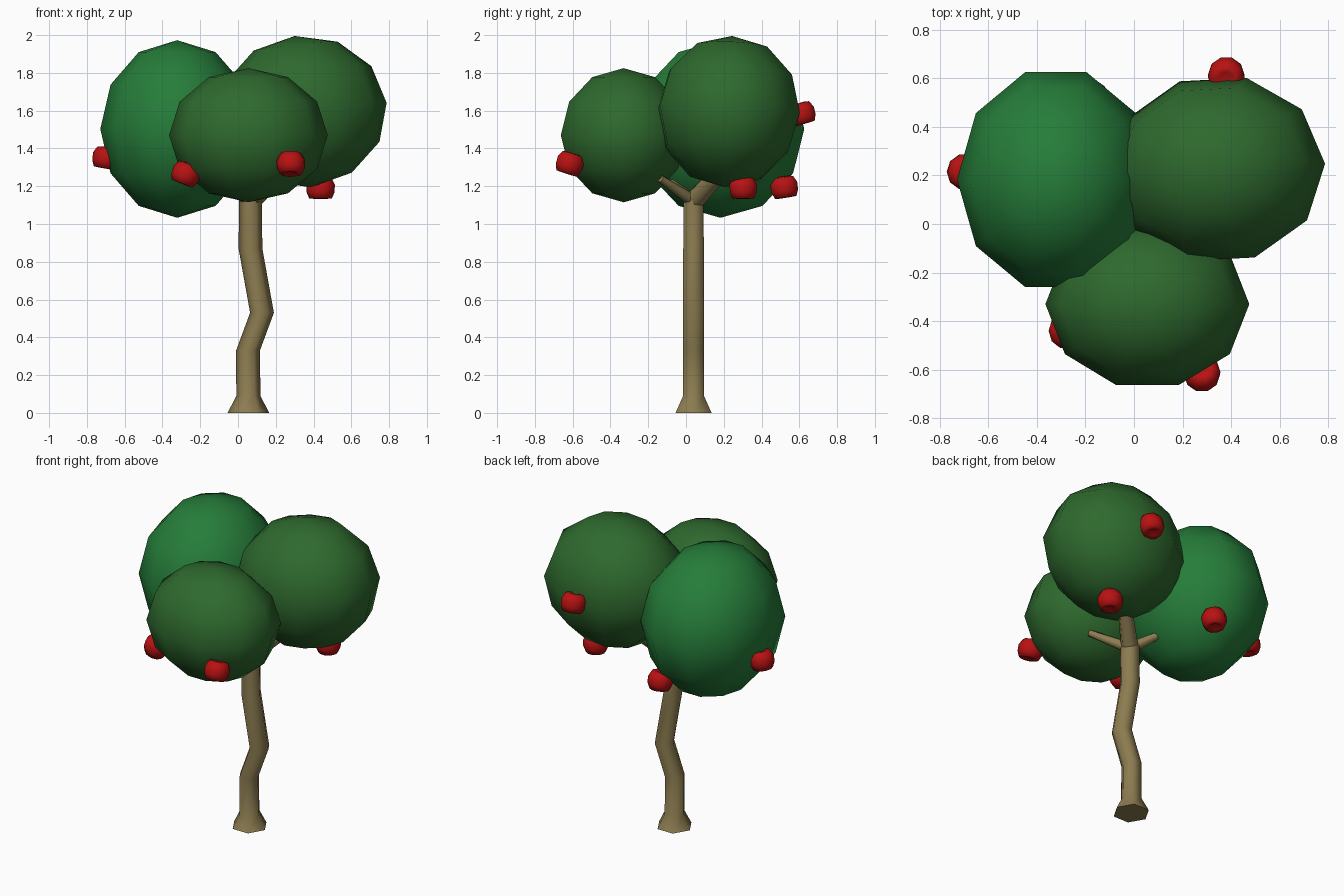
import bpy, bmesh
from math import radians, cos, sin, tau
from mathutils import Vector, Matrix, Euler

if "Cube" in bpy.data.objects:
    bpy.data.objects.remove(bpy.data.objects["Cube"])


def material(name, rgb):
    m = bpy.data.materials.new(name)
    m.diffuse_color = (*rgb, 1)
    m.use_nodes = True
    m.node_tree.nodes["Principled BSDF"].inputs["Base Color"].default_value = m.diffuse_color
    return m


BARK = material("bark_brown", (0.26, 0.20, 0.08))
LEAF = material("leaf_bright_green", (0.019, 0.205, 0.042))
DARK = material("leaf_dark_green", (0.027, 0.14, 0.027))
RED = material("apple_red", (0.48, 0.006, 0.006))


def finish(name, bm, mat):
    bmesh.ops.recalc_face_normals(bm, faces=bm.faces)
    for f in bm.faces:
        f.smooth = len(f.verts) < 6
    me = bpy.data.meshes.new(name)
    bm.to_mesh(me)
    bm.free()
    me.materials.append(mat)
    ob = bpy.data.objects.new(name, me)
    bpy.context.collection.objects.link(ob)
    return ob


def loft(bm, rings, sides):
    """Skin a list of (centre, radius, axis) rings and cap both ends."""
    loops = []
    for c, r, axis in rings:
        q = Vector((0, 0, 1)).rotation_difference(Vector(axis))
        loops.append([bm.verts.new(Vector(c) + q @ Vector(
            (r * cos(tau * i / sides), r * sin(tau * i / sides), 0)))
            for i in range(sides)])
    for a, b in zip(loops, loops[1:]):
        for i in range(sides):
            j = (i + 1) % sides
            bm.faces.new((a[i], a[j], b[j], b[i]))
    bm.faces.new(loops[0][::-1])
    bm.faces.new(loops[-1])


# Crooked six-sided trunk with flared foot
bm = bmesh.new()
up = (0, 0, 1)
loft(bm, [((x, 0.04, z), r, up) for x, z, r in [
    (0.055, 0, 0.11), (0.055, 0.09, 0.064), (0.053, 0.33, 0.063),
    (0.127, 0.53, 0.063), (0.066, 0.87, 0.063), (0.066, 1.14, 0.06)]], 6)
finish("trunk", bm, BARK)

# Branches reaching into the crown
fork = Vector((0.066, 0.04, 1.12))
for i, (tip, r0, r1) in enumerate([
        ((0.22, 0.18, 1.27), 0.055, 0.045), ((0.23, -0.135, 1.24), 0.035, 0.02),
        ((-0.10, 0.19, 1.23), 0.035, 0.02), ((-0.07, -0.08, 1.22), 0.035, 0.02)]):
    bm = bmesh.new()
    d = Vector(tip) - fork
    loft(bm, [(fork, r0, d), (tip, r1, d)], 6)
    finish(f"branch_{i + 1}", bm, BARK)

# Leafy crowns: ten-sided ellipsoids
for name, c, r, rot, mat in [
        ("crown_left", (-0.322, 0.183, 1.503), (0.407, 0.466, 0.47), (0, 0, 0), LEAF),
        ("crown_right", (0.343, 0.225, 1.595), (0.447, 0.39, 0.403), (-3, -6, 3), DARK),
        ("crown_front", (0.055, -0.33, 1.47), (0.42, 0.35, 0.355), (0, 0, 0), DARK)]:
    bm = bmesh.new()
    bmesh.ops.create_uvsphere(bm, u_segments=10, v_segments=6, radius=1)
    # put ring corners on the y axis
    bmesh.ops.rotate(bm, verts=bm.verts, matrix=Matrix.Rotation(radians(18), 3, 'Z'))
    bmesh.ops.scale(bm, verts=bm.verts, vec=r)
    ob = finish(name, bm, mat)
    ob.location = c
    ob.rotation_euler = [radians(a) for a in rot]

# Apples: lathed profile with a dimple at each end
PROFILE = [(0.030, 0.057), (0.058, 0.052), (0.076, 0.018),
           (0.074, -0.022), (0.060, -0.055), (0.030, -0.057)]
for i, (c, rot) in enumerate([
        ((0.38, 0.612, 1.585), (16, 0, 0)), ((0.437, 0.303, 1.19), (0, 0, 0)),
        ((0.28, -0.615, 1.32), (-18, 0, 0)), ((-0.275, -0.44, 1.265), (0, 22, 0)),
        ((-0.695, 0.215, 1.35), (0, 10, 0)), ((-0.18, 0.52, 1.195), (9, 0, 0))]):
    bm = bmesh.new()
    loft(bm, [((0, 0, z), r, up) for r, z in PROFILE], 10)
    for f in [f for f in bm.faces if len(f.verts) == 10]:
        s = 1 if f.calc_center_median().z > 0 else -1
        v = bmesh.ops.poke(bm, faces=[f])["verts"][0]
        v.co.z = s * 0.03
    ob = finish(f"apple_{i + 1}", bm, RED)
    ob.location = c
    ob.rotation_euler = Euler([radians(a) for a in rot])
